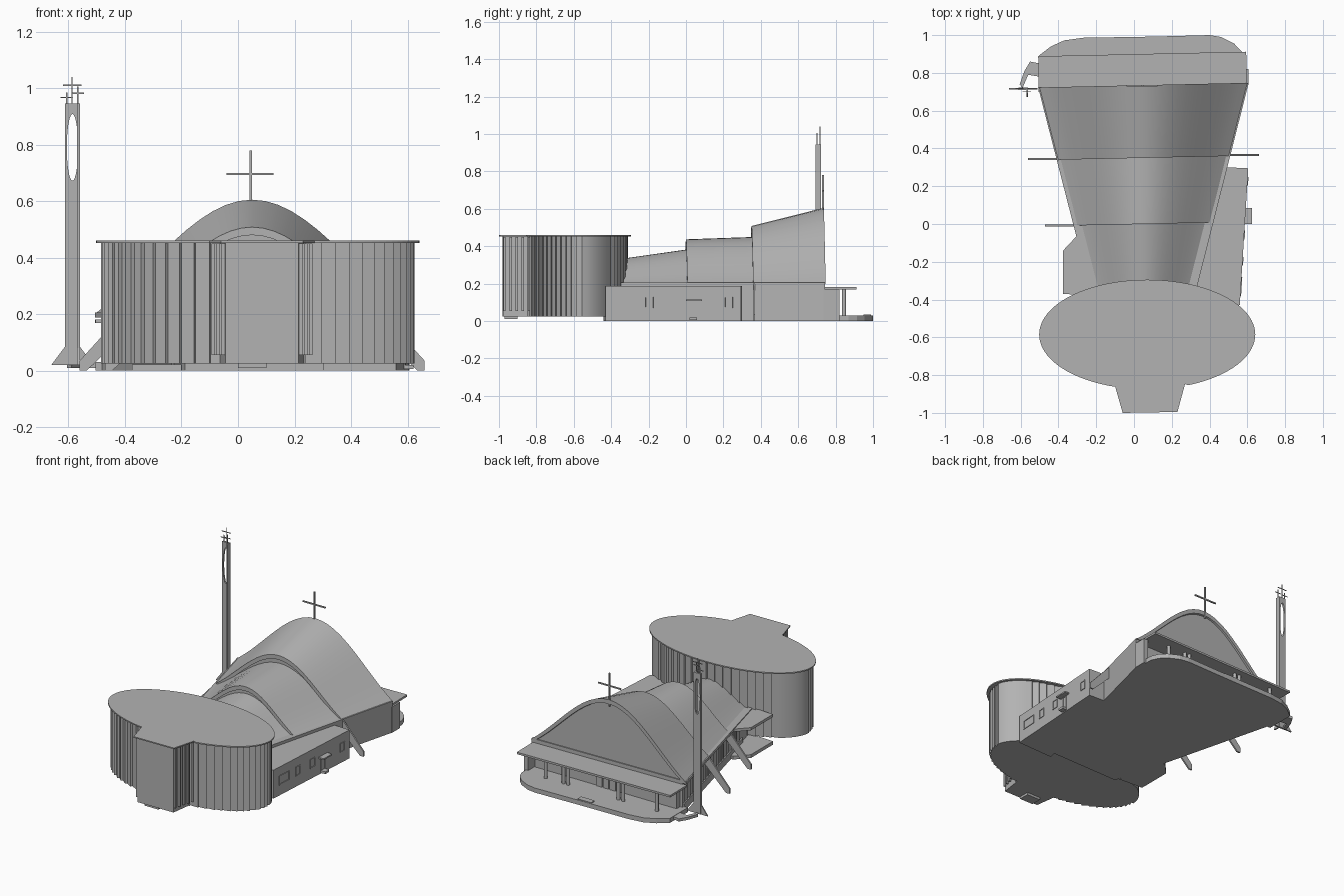
import bpy, bmesh, math
from mathutils import Vector

if "Cube" in bpy.data.objects:
    bpy.data.objects.remove(bpy.data.objects["Cube"], do_unlink=True)

grey = bpy.data.materials.new("plain_grey")
grey.use_nodes = True
grey.diffuse_color = (0.45, 0.45, 0.45, 1)
grey.node_tree.nodes["Principled BSDF"].inputs["Base Color"].default_value = (0.45, 0.45, 0.45, 1)


def finish(name, bm, smooth=None):
    bmesh.ops.recalc_face_normals(bm, faces=bm.faces[:])
    mesh = bpy.data.meshes.new(name)
    bm.to_mesh(mesh)
    bm.free()
    mesh.materials.append(grey)
    ob = bpy.data.objects.new(name, mesh)
    bpy.context.collection.objects.link(ob)
    if smooth:
        bpy.ops.object.select_all(action='DESELECT')
        ob.select_set(True)
        bpy.context.view_layer.objects.active = ob
        bpy.ops.object.shade_smooth_by_angle(angle=math.radians(smooth))
    return ob


def loft(name, a, b, smooth=None):
    """Closed solid between two matching outlines."""
    bm = bmesh.new()
    va = [bm.verts.new(p) for p in a]
    vb = [bm.verts.new(p) for p in b]
    bm.faces.new(va)
    bm.faces.new(vb)
    for i in range(len(va)):
        j = (i + 1) % len(va)
        bm.faces.new((va[i], va[j], vb[j], vb[i]))
    return finish(name, bm, smooth)


def extrude(name, pts, vec, smooth=None):
    return loft(name, pts, [Vector(p) + Vector(vec) for p in pts], smooth)


def prism(name, plan, z0, z1, smooth=None):
    return extrude(name, [(x, y, z0) for x, y in plan], (0, 0, z1 - z0), smooth)


def box(name, x0, x1, y0, y1, z0, z1):
    return prism(name, [(x0, y0), (x1, y0), (x1, y1), (x0, y1)], z0, z1)


def strip(name, p, q, t, z0, z1):
    """Upright plate along the plan segment p-q."""
    p, q = Vector(p), Vector(q)
    d = (q - p).normalized()
    n = Vector((-d.y, d.x)) * t / 2
    return prism(name, [p - n, q - n, q + n, p + n], z0, z1)


# ---- Oval drum with sawtooth panels ----
CX, CY, PANELS = 0.07, -0.585, 60


def oval(a, rx, ry):
    return CX + rx * math.cos(a), CY + ry * math.sin(a)


wall = []
for i in range(PANELS):
    a = 2 * math.pi * i / PANELS
    wall.append(oval(a, 0.555, 0.275))
    if not 0.05 < math.sin(a) < 0.6:
        wall.append(oval(a, 0.54, 0.264))
prism("drum_wall", wall, 0.025, 0.453, 20)

roof, bay_added = [], False
for i in range(96):
    x, y = oval(2 * math.pi * i / 96, 0.572, 0.29)
    if y < CY and -0.10 < x < 0.27:
        if not bay_added:
            roof += [(-0.10, -0.86), (-0.06, -1.0), (0.23, -0.995), (0.27, -0.848)]
            bay_added = True
    else:
        roof.append((x, y))
prism("drum_roof", roof, 0.452, 0.46)

# ---- Projecting front bay with slatted sides ----
prism("front_bay", [(-0.07, -0.8), (-0.045, -0.98), (0.215, -0.978), (0.24, -0.8)], 0.025, 0.453)
for sx in (-1, 1):
    for k in range(5):
        t = k / 4
        x = 0.085 + sx * (0.137 + 0.035 * t)
        y = -0.97 + 0.13 * t
        box("bay_slat", x - 0.006, x + 0.006, y - 0.006, y + 0.006, 0.055, 0.45)
box("front_step", 0.0, 0.1, -0.97, -0.9, 0.01, 0.025)


# ---- Nave, widening to the rear ----
def half(y):
    return 0.37 + 0.255 * y


def side(y, s, inset=0.0):
    x = 0.05 + s * (half(y) - inset)
    return x, y + 0.022 * (x - 0.05)


Y0, Y1 = -0.4, 0.73
prism("nave_body", [side(Y0, -1, 0.03), side(Y0, 1), side(Y1, 1), side(Y1, -1, 0.03)], 0, 0.195)
prism("nave_eave", [side(Y0, -1), side(Y0, 1), side(Y1, 1), side(Y1, -1)], 0.188, 0.206)


def arch(y, top, inset, n=24):
    pts = []
    for i in range(n + 1):
        u = -1 + 2 * i / n
        h = 0.65 * math.cos(math.pi * u / 2) + 0.175 * (1 + math.cos(math.pi * u))
        x = 0.05 + u * (half(y) - inset)
        pts.append((x, y + 0.022 * (x - 0.05), 0.2 + (top - 0.2) * h))
    return pts


for name, ya, yb, za, zb, ins in (("front_vault", -0.4, 0.02, 0.325, 0.385, 0.035),
                                  ("middle_vault", 0.0, 0.37, 0.437, 0.45, 0.012),
                                  ("rear_vault", 0.35, 0.735, 0.508, 0.605, 0.0)):
    rings = [arch(y, z, ins) + arch(y, z - 0.028, ins + 0.03)[::-1] for y, z in ((ya, za), (yb, zb))]
    loft(name + "_shell", *rings, smooth=30)
    loft(name + "_core", arch(ya + 0.015, za - 0.02, ins + 0.02),
         arch(yb - 0.012, zb - 0.02, ins + 0.02), 30)

# Roof cross on the rear gable
box("gable_cross_post", 0.041, 0.049, 0.727, 0.737, 0.56, 0.78)
box("gable_cross_bar", -0.04, 0.125, 0.728, 0.736, 0.692, 0.7)

# Sloping buttress fins
for s, y in ((-1, 0.355), (1, 0.355), (-1, 0.0)):
    x, yy = side(y, s)
    fin = [(-0.03, 0.2), (0.0, 0.2), (0.15, 0.035), (0.15, 0.0), (0.125, 0.0), (-0.03, 0.15)]
    extrude("buttress_fin", [(x + s * dx, yy - 0.005, z) for dx, z in fin], (0, 0.01, 0))

# Left wall mullions and sill
for k in range(22):
    x, y = side(-0.2 + 0.9 * k / 21, -1, 0.035)
    box("left_mullion", x - 0.008, x + 0.006, y - 0.006, y + 0.006, 0.02, 0.19)
strip("left_sill", side(-0.25, -1, 0.027), side(0.72, -1, 0.027), 0.012, 0, 0.05)

# Left side canopy over a ground slab
canopy = [(-0.30, -0.06), (-0.375, -0.14), (-0.375, -0.37), (-0.2, -0.38), (-0.2, -0.06)]
prism("side_canopy", canopy, 0.182, 0.2)
prism("side_slab", canopy, 0.0, 0.022)

# ---- Right annex ----
P, Q = Vector((0.56, -0.43)), Vector((0.605, 0.295))
prism("annex", [(0.3, -0.44), P, Q, (0.45, 0.302)], 0, 0.187)


def on_annex(y):
    return P.lerp(Q, (y - P.y) / (Q.y - P.y))


def frame(name, ya, yb, za, zb):
    a, b, e = on_annex(ya), on_annex(yb), 0.005
    strip(name, a, b, 0.008, za, za + e)
    strip(name, a, b, 0.008, zb - e, zb)
    strip(name, a, on_annex(ya + e), 0.008, za, zb)
    strip(name, on_annex(yb - e), b, 0.008, za, zb)


for ya, yb in ((-0.38, -0.28), (-0.22, -0.175), (-0.083, -0.035), (0.205, 0.25)):
    frame("annex_window", ya, yb, 0.07, 0.13)
frame("annex_door", 0.02, 0.06, 0.01, 0.108)
box("door_canopy", 0.57, 0.625, 0.0, 0.085, 0.106, 0.115)
box("door_step", 0.57, 0.622, 0.02, 0.06, 0.005, 0.02)

# ---- Rear entrance porch ----
platform = [(-0.505, 0.70), (-0.505, 0.89), (-0.44, 0.94), (-0.37, 0.972), (-0.27, 0.986), (0.1, 0.992),
            (0.4, 1.0), (0.46, 0.99), (0.53, 0.955), (0.57, 0.915), (0.59, 0.87), (0.6, 0.72)]
prism("porch_platform", platform, 0, 0.03)
prism("porch_roof", [(-0.505, 0.71), (0.597, 0.73), (0.594, 0.912), (-0.507, 0.888)], 0.168, 0.181)
box("porch_back_wall", -0.46, 0.57, 0.7, 0.755, 0.0, 0.17)
box("porch_end_wall", 0.575, 0.607, 0.735, 0.82, 0.0, 0.17)
for x in (0.43, 0.3, 0.265, -0.1, -0.135, -0.38):
    prism("porch_column", [(x + 0.011 * math.cos(math.pi * k / 6), 0.845 + 0.011 * math.sin(math.pi * k / 6))
                           for k in range(12)], 0.03, 0.17, 40)
for x in (-0.02, 0.03, 0.08):
    box("entrance_door", x, x + 0.042, 0.755, 0.762, 0.03, 0.13)
box("platform_step", 0.0, 0.1, 0.95, 0.988, 0.03, 0.036)

# Path curving out to the tower
prism("tower_path", [(-0.5, 0.85), (-0.55, 0.86), (-0.58, 0.81), (-0.605, 0.74), (-0.59, 0.72),
                     (-0.56, 0.79), (-0.5, 0.78)], 0.01, 0.028)

# ---- Bell tower: pierced plate plus cross fin ----
TX, TY = -0.586, 0.716
for s in (-1, 1):
    half_plate = [(0, 0.02), (0.026, 0.02), (0.026, 0.945), (0, 0.945)]
    half_plate += [(0.02 * math.sin(math.pi * k / 20), 0.79 + 0.118 * math.cos(math.pi * k / 20))
                   for k in range(21)]
    extrude("tower_plate", [(TX + s * x, TY - 0.006, z) for x, z in half_plate], (0, 0.012, 0))
    foot = [(0.026, 0.02), (0.075, 0.02), (0.026, 0.085)]
    extrude("tower_foot", [(TX + s * x, TY - 0.004, z) for x, z in foot], (0, 0.008, 0))
box("tower_fin", -0.57, -0.56, 0.692, 0.722, 0.02, 0.945)
extrude("tower_front_foot", [(-0.57, 0.692, 0.02), (-0.57, 0.672, 0.02), (-0.57, 0.692, 0.08)], (0.01, 0, 0))

# Three small crosses on the tower
for x, y, top, bar, w in ((-0.587, 0.716, 1.04, 1.01, 0.033), (-0.606, 0.718, 0.985, 0.967, 0.022),
                          (-0.567, 0.7, 1.005, 0.982, 0.022)):
    box("tower_cross_post", x - 0.002, x + 0.002, y - 0.002, y + 0.002, 0.93, top)
    box("tower_cross_bar", x - w, x + w, y - 0.002, y + 0.002, bar - 0.002, bar + 0.002)
